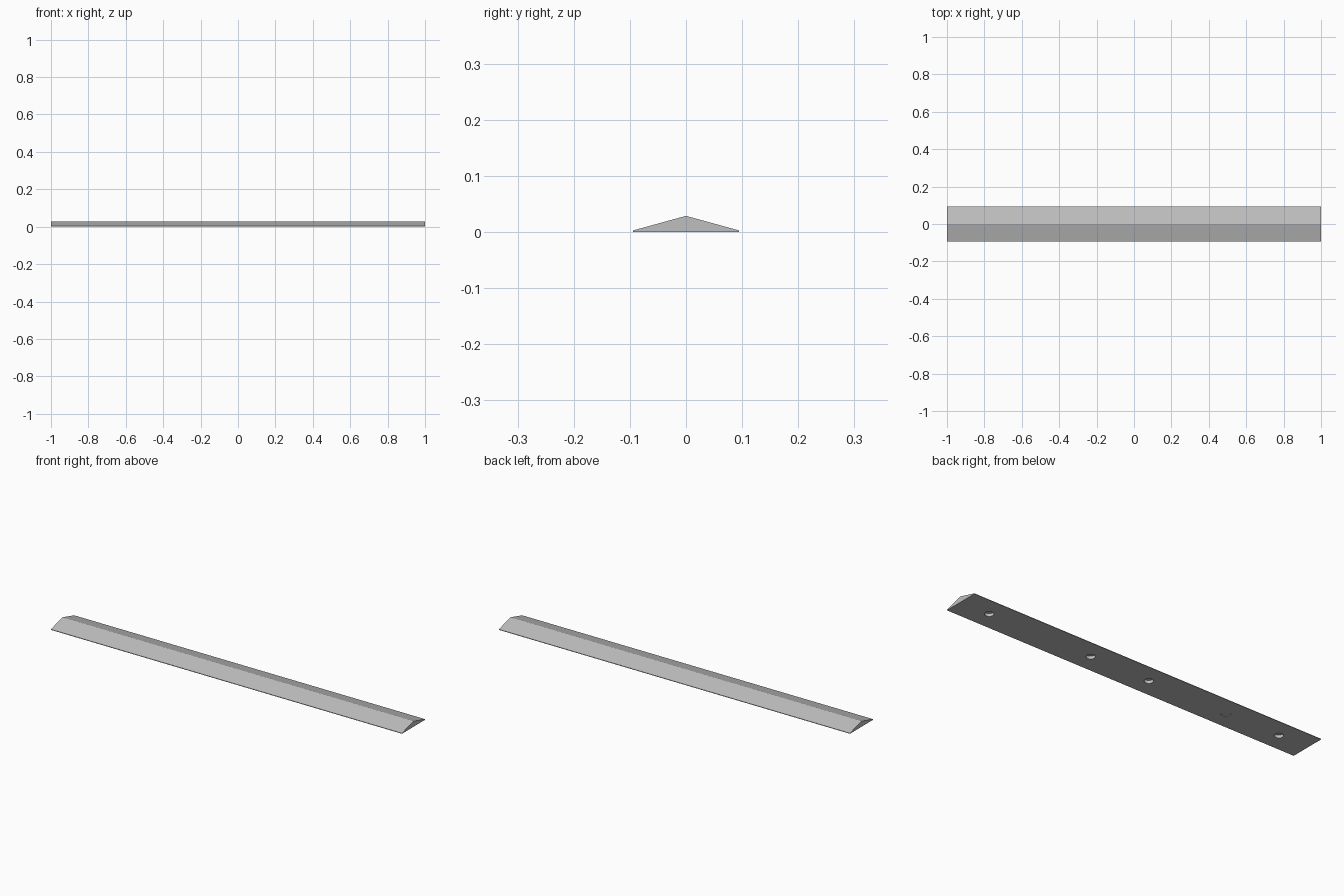
import bpy
import bmesh
from mathutils import Matrix

cube = bpy.data.objects.get("Cube")
if cube:
    bpy.data.objects.remove(cube, do_unlink=True)

LENGTH, HALF_WIDTH, EDGE, RIDGE = 2.0, 0.0945, 0.003, 0.029

# Single plain grey
grey = bpy.data.materials.new("light grey")
grey.use_nodes = True
colour = (0.52, 0.52, 0.52, 1.0)
grey.diffuse_color = colour
grey.node_tree.nodes["Principled BSDF"].inputs["Base Color"].default_value = colour


def add_object(name, bm):
    bmesh.ops.recalc_face_normals(bm, faces=bm.faces[:])
    mesh = bpy.data.meshes.new(name)
    bm.to_mesh(mesh)
    bm.free()
    mesh.materials.append(grey)
    obj = bpy.data.objects.new(name, mesh)
    bpy.context.collection.objects.link(obj)
    return obj


# Ridged strip: cross-section extruded along x
bm = bmesh.new()
profile = [(-HALF_WIDTH, 0), (HALF_WIDTH, 0), (HALF_WIDTH, EDGE),
           (0, RIDGE), (-HALF_WIDTH, EDGE)]
end = bm.faces.new([bm.verts.new((-LENGTH / 2, y, z)) for y, z in profile])
swept = bmesh.ops.extrude_face_region(bm, geom=[end])
bmesh.ops.translate(bm, vec=(LENGTH, 0, 0),
                    verts=[v for v in swept["geom"] if isinstance(v, bmesh.types.BMVert)])
strip = add_object("ridged_strip", bm)

# Round blind holes in the underside; one is only a shallow recess
bm = bmesh.new()
for x, radius, depth in [(0.835, 0.021, 0.015), (0.25, 0.021, 0.015),
                         (-0.085, 0.021, 0.015), (-0.53, 0.024, 0.003),
                         (-0.835, 0.021, 0.015)]:
    bmesh.ops.create_cone(bm, cap_ends=True, segments=32, radius1=radius,
                          radius2=radius, depth=2 * depth,
                          matrix=Matrix.Translation((x, 0, 0)))
cutter = add_object("hole_cutter", bm)
cutter.hide_render = True

cut = strip.modifiers.new("holes", 'BOOLEAN')
cut.operation = 'DIFFERENCE'
cut.solver = 'EXACT'
cut.object = cutter

# Bake the cut and drop the helper
graph = bpy.context.evaluated_depsgraph_get()
baked = bpy.data.meshes.new_from_object(strip.evaluated_get(graph))
strip.modifiers.clear()
strip.data = baked
bpy.data.objects.remove(cutter, do_unlink=True)

# Smooth hole walls, sharp edges elsewhere
bpy.context.view_layer.objects.active = strip
strip.select_set(True)
bpy.ops.object.shade_smooth_by_angle()
